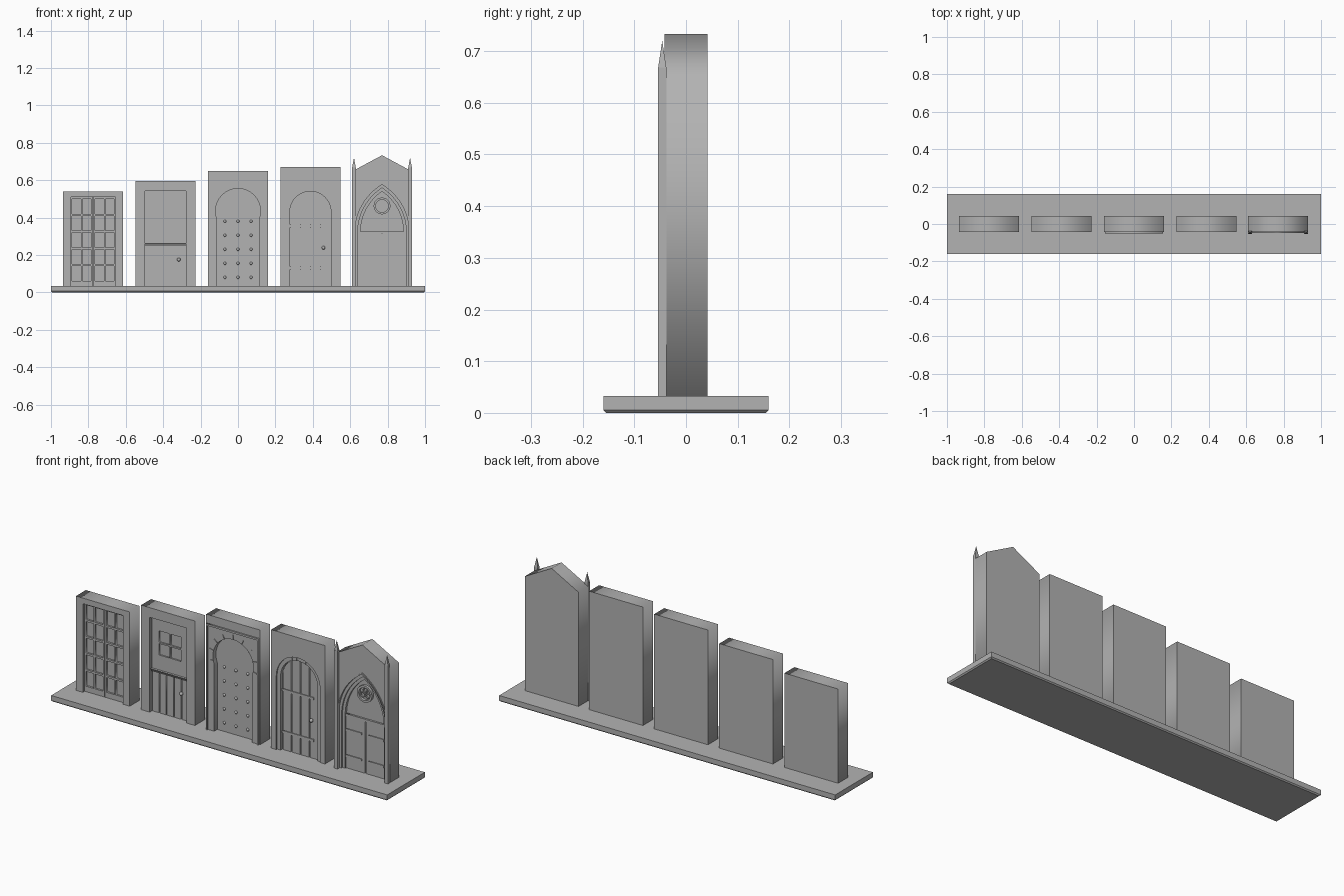
import bpy, bmesh, math
from mathutils import Matrix

if "Cube" in bpy.data.objects:
    bpy.data.objects.remove(bpy.data.objects["Cube"])

stone = bpy.data.materials.new("grey stone")
stone.diffuse_color = (0.45, 0.45, 0.45, 1)
stone.use_nodes = True
stone.node_tree.nodes["Principled BSDF"].inputs["Base Color"].default_value = stone.diffuse_color

FLOOR, FRONT, LEAF, BACK = 0.033, -0.042, -0.016, 0.042


def slab(name, loops, y0, y1, cx=0.0):
    """Filled outline(s) in x/z, later loops being holes, from depth y0 to y1."""
    cu = bpy.data.curves.new(name, 'CURVE')
    cu.dimensions, cu.fill_mode = '2D', 'BOTH'
    cu.extrude = (y1 - y0) / 2
    for loop in loops:
        sp = cu.splines.new('POLY')
        sp.points.add(len(loop) - 1)
        for p, (x, z) in zip(sp.points, loop):
            p.co = (x, z, 0, 1)
        sp.use_cyclic_u = True
    ob = bpy.data.objects.new(name, cu)
    bpy.context.collection.objects.link(ob)
    ob.rotation_euler.x = math.pi / 2
    ob.location = (cx, (y0 + y1) / 2, 0)
    bpy.ops.object.select_all(action='DESELECT')
    ob.select_set(True)
    bpy.context.view_layer.objects.active = ob
    bpy.ops.object.convert(target='MESH')
    ob = bpy.context.view_layer.objects.active
    ob.data.materials.clear()
    ob.data.materials.append(stone)
    return ob


def rect(x0, x1, z0, z1):
    return [(x0, z0), (x0, z1), (x1, z1), (x1, z0)]


def bar(name, x0, x1, z0, z1, y0, y1, cx=0.0):
    return slab(name, [rect(x0, x1, z0, z1)], y0, y1, cx)


def notched(outer, opening):
    """Outer outline (left to right, open at the floor) minus a floor-level opening."""
    return [outer + opening[::-1]]


def arc(r, zc, a0, a1, n=28, cx=0.0):
    return [(cx + r * math.cos(math.radians(a0 + (a1 - a0) * i / n)),
             zc + r * math.sin(math.radians(a0 + (a1 - a0) * i / n))) for i in range(n + 1)]


def arch(r, zc, jamb):
    """Arched opening, left foot to right foot; a jamb narrower than r gives a keyhole."""
    dip = math.degrees(math.acos(jamb / r))
    pts = arc(r, zc, 180 + dip, -dip, 36)
    return [(-jamb, FLOOR)] + pts + [(jamb, FLOOR)]


def pointed(d):
    """Pointed opening, offset outward by d."""
    a, h, zs = 0.115, 0.22, 0.32
    r = (a * a + h * h) / (2 * a)
    c, r = r - a, r + d
    top = math.degrees(math.acos(c / r))
    left = arc(r, zs, 180, 180 - top, 12, c)
    right = [(-x, z) for x, z in left[-2::-1]]
    return [(-a - d, FLOOR)] + left + right + [(a + d, FLOOR)]


def finish(name, bm):
    me = bpy.data.meshes.new(name)
    bm.to_mesh(me)
    bm.free()
    me.materials.append(stone)
    ob = bpy.data.objects.new(name, me)
    bpy.context.collection.objects.link(ob)
    return ob


def knobs(name, places, r, y):
    bm = bmesh.new()
    for x, z in places:
        bmesh.ops.create_uvsphere(bm, u_segments=10, v_segments=6, radius=r,
                                  matrix=Matrix.Translation((x, y, z)))
    for f in bm.faces:
        f.smooth = True
    return finish(name, bm)


def box_bm(x0, x1, y0, y1, z0, z1):
    bm = bmesh.new()
    bmesh.ops.create_cube(bm, size=1)
    for v in bm.verts:
        v.co = ((x0, x1)[v.co.x > 0], (y0, y1)[v.co.y > 0], (z0, z1)[v.co.z > 0])
    return bm


# base with a chamfered underside
bm = box_bm(-1, 1, -0.16, 0.16, 0, FLOOR)
for v in bm.verts:
    if v.co.z < 0.01:
        v.co.x *= 0.994
        v.co.y *= 0.965
top_edges = bmesh.ops.extrude_face_region(
    bm, geom=[f for f in bm.faces if f.normal.z > 0.9])
bmesh.ops.delete(bm, geom=[f for f in bm.faces if f.normal.z > 0.9
                           and f not in top_edges['geom']], context='FACES')
new = [g for g in top_edges['geom'] if isinstance(g, bmesh.types.BMVert)]
for v in bm.verts:
    if v not in new and v.co.z > 0.01:
        v.co.z = 0.006
bmesh.ops.recalc_face_normals(bm, faces=bm.faces)
finish("base", bm)


def wall(name, cx, h, opening, y0=FRONT, y1=LEAF, w=0.16):
    outer = [(w, FLOOR), (w, h), (-w, h), (-w, FLOOR)][::-1]
    return slab(name, notched(outer, opening), y0, y1, cx)


def square_opening(w, h):
    return [(-w, FLOOR), (-w, h), (w, h), (w, FLOOR)]


def planks(name, cx, edges, z0, z1):
    for a, b in zip(edges, edges[1:]):
        bar(name, a + 0.003, b - 0.003, z0, z1, LEAF - 0.006, LEAF, cx)


# door 1: glazed double door
c = -0.775
wall("glazed_door_wall", c, 0.54, square_opening(0.119, 0.51))
bar("glazed_door_back", -0.16, 0.16, FLOOR, 0.54, LEAF, BACK, c)
panes = [rect(s * x - 0.0235, s * x + 0.0235, z, z + 0.079)
         for s in (-1, 1) for x in (0.034, 0.089)
         for z in [0.062 + 0.0895 * i for i in range(5)]]
for s in (-1, 1):
    x0, x1 = sorted((s * 0.002, s * 0.119))
    slab("glazed_leaf", [rect(x0, x1, FLOOR, 0.51)] + [p for p in panes if p[0][0] * s > -0.001 * s
         and (p[0][0] + 0.0235) * s > 0], LEAF - 0.01, LEAF, c)

# door 2: split door with a small window, shelf and planks
c = -0.387
wall("split_door_wall", c, 0.595, square_opening(0.109, 0.543))
bar("split_door_back", -0.16, 0.16, FLOOR, 0.595, LEAF, BACK, c)
slab("split_door_upper", [rect(-0.109, 0.109, 0.265, 0.543)] +
     [rect(x, x + 0.062, z, z + 0.061) for x in (-0.067, 0.003) for z in (0.345, 0.414)],
     LEAF - 0.008, LEAF, c)
bm = box_bm(c - 0.109, c + 0.109, -0.036, LEAF, 0.247, 0.265)
for v in bm.verts:
    if v.co.z < 0.25 and v.co.y < -0.03:
        v.co.y = -0.024
finish("split_door_shelf", bm)
planks("split_door_plank", c, [-0.109 + 0.0436 * i for i in range(6)], FLOOR, 0.247)
knobs("split_door_knob", [(c + 0.07, 0.175)], 0.010, -0.030)

# door 3: keyhole arch with studs
wall("keyhole_wall", 0, 0.65, arch(0.12, 0.435, 0.112))
bar("keyhole_back", -0.16, 0.16, FLOOR, 0.65, LEAF, BACK)
wall("keyhole_border", 0, 0.604, square_opening(0.148, 0.594), -0.05, FRONT, 0.156)
knobs("keyhole_studs", [(x, 0.08 + 0.075 * i) for x in (-0.07, 0, 0.07) for i in range(5)],
      0.008, LEAF)
for i in range(9):
    a = math.radians(-10 + 25 * i)
    u, t = (math.cos(a), math.sin(a)), (-math.sin(a), math.cos(a))
    slab("arch_tick", [[(u[0] * r + t[0] * k, 0.435 + u[1] * r + t[1] * k) for r, k in
         ((0.122, -0.002), (0.146, -0.002), (0.146, 0.002), (0.122, 0.002))]], -0.046, FRONT)

# door 4: round arch with stepped surround, planks and straps
c = 0.387
wall("round_arch_wall", c, 0.67, arch(0.13, 0.43, 0.13), FRONT, -0.034)
wall("round_arch_step", c, 0.67, arch(0.11, 0.43, 0.11), -0.034, LEAF)
bar("round_arch_back", -0.16, 0.16, FLOOR, 0.67, LEAF, BACK, c)
for i in range(4):
    x0, x1 = -0.107 + 0.0535 * i + 0.003, -0.107 + 0.0535 * (i + 1) - 0.003
    tops = [(x, 0.43 + math.sqrt(0.107 ** 2 - x * x)) for x in
            [x0 + (x1 - x0) * k / 5 for k in range(6)]]
    slab("round_arch_plank", [[(x0, FLOOR)] + tops + [(x1, FLOOR)]], LEAF - 0.006, LEAF, c)
for z in (0.13, 0.355):
    bar("round_arch_strap", -0.108, 0.08, z - 0.007, z + 0.007, -0.026, -0.021, c)
for deg in (70, 83, 97, 110):
    x, z = 0.12 * math.cos(math.radians(deg)), 0.43 + 0.12 * math.sin(math.radians(deg))
    bar("arch_stone_joint", x - 0.0015, x + 0.0015, z - 0.009, z + 0.009, -0.038, -0.034, c)
knobs("round_arch_knob", [(c + 0.07, 0.238)], 0.010, -0.030)

# door 5: gabled front with nested pointed arches
c = 0.77
gable = [(-0.16, FLOOR), (-0.16, 0.647), (0, 0.733), (0.16, 0.647), (0.16, FLOOR)]
for d, y0, y1 in ((0.03, FRONT, -0.034), (0.015, -0.034, -0.025), (0, -0.025, LEAF + 0.004)):
    slab("pointed_arch_step", notched(gable, pointed(d)), y0, y1, c)
slab("gable_back", [gable], LEAF + 0.004, BACK, c)
slab("pointed_hood", [pointed(0.036)[1:-1] + pointed(0.03)[1:-1][::-1]], -0.047, FRONT, c)
slab("round_window", [arc(0.045, 0.462, 0, 345, 23), arc(0.034, 0.462, 0, 345, 23)],
     -0.026, LEAF + 0.004, c)
for k in range(3):
    a = math.radians(90 + 120 * k)
    x, z = 0.018 * math.cos(a), 0.462 + 0.018 * math.sin(a)
    slab("window_foil", [arc(0.015, z, 0, 330, 11, x), arc(0.010, z, 0, 330, 11, x)],
         -0.020, LEAF + 0.004, c)
bar("gable_door_lintel", -0.114, 0.114, 0.312, 0.326, -0.022, LEAF + 0.004, c)
for s in (-1, 1):
    x0, x1 = sorted((s * 0.003, s * 0.114))
    bar("gable_door_leaf", x0, x1, FLOOR, 0.312, -0.018, LEAF + 0.004, c)
    for z in (0.1, 0.24):
        x0, x1 = sorted((s * 0.02, s * 0.113))
        bar("gable_door_strap", x0, x1, z - 0.006, z + 0.006, -0.023, -0.018, c)
    # corner shaft with a spire
    px = c + s * 0.15
    finish("corner_shaft", box_bm(px - 0.011, px + 0.011, -0.054, -0.038, FLOOR, 0.668))
    bm = bmesh.new()
    bmesh.ops.create_cone(bm, cap_ends=True, segments=4, radius1=0.0125, radius2=0, depth=0.052,
                          matrix=Matrix.Translation((px, -0.046, 0.694))
                          @ Matrix.Diagonal((1.1, 0.9, 1, 1)) @ Matrix.Rotation(math.pi / 4, 4, 'Z'))
    finish("corner_spire", bm)
